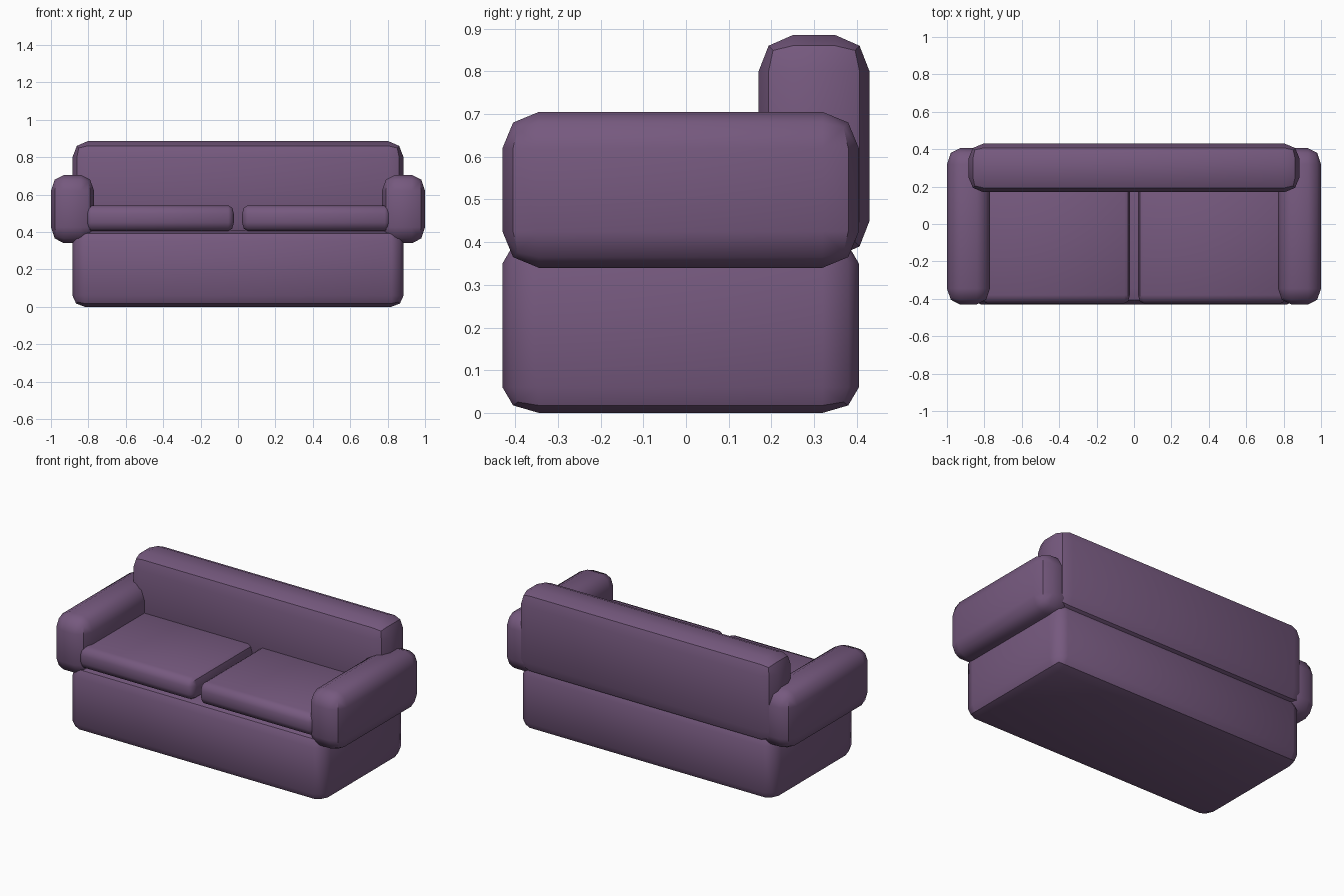
import bpy, bmesh, math
from mathutils import Vector

cube = bpy.data.objects.get("Cube")
if cube:
    bpy.data.objects.remove(cube, do_unlink=True)

# Purple upholstery
fabric = bpy.data.materials.new("purple_fabric")
fabric.use_nodes = True
colour = (0.18, 0.10, 0.21, 1)
fabric.diffuse_color = colour
fabric.node_tree.nodes["Principled BSDF"].inputs["Base Color"].default_value = colour


def padded_block(name, low, high, bevel, sharp_axes):
    """Box with two-step rounded edges; bevel may differ along x, y and z.
    Rounded edges running along sharp_axes keep a crease."""
    low, high, bevel = Vector(low), Vector(high), Vector(bevel)
    size, centre = high - low, (low + high) / 2
    bm = bmesh.new()
    bmesh.ops.create_cube(bm, size=1)
    # Bevel by one unit in stretched space, then scale to real size
    for v in bm.verts:
        v.co = [v.co[i] * size[i] / bevel[i] for i in range(3)]
    bmesh.ops.bevel(bm, geom=bm.edges[:], offset=1, segments=2,
                    profile=0.5, affect='EDGES')
    for v in bm.verts:
        v.co = [v.co[i] * bevel[i] + centre[i] for i in range(3)]
    bmesh.ops.recalc_face_normals(bm, faces=bm.faces[:])
    for face in bm.faces:
        face.smooth = True
    for edge in bm.edges:
        span = edge.verts[1].co - edge.verts[0].co
        axis = max(range(3), key=lambda i: abs(span[i]))
        if "xyz"[axis] in sharp_axes and edge.calc_face_angle(0) > math.radians(32):
            edge.smooth = False
    mesh = bpy.data.meshes.new(name)
    bm.to_mesh(mesh)
    bm.free()
    mesh.materials.append(fabric)
    obj = bpy.data.objects.new(name, mesh)
    bpy.context.collection.objects.link(obj)
    return obj


# Base and backrest
padded_block("base", (-0.885, -0.43, 0), (0.885, 0.405, 0.41), (0.065, 0.085, 0.06), "xy")
padded_block("backrest", (-0.885, 0.17, 0.365), (0.885, 0.43, 0.885), (0.08, 0.08, 0.085), "xyz")

# Arms and seat cushions, one per side
for side, s in (("left", 1), ("right", -1)):
    def mirrored(a, b):
        return min(a * s, b * s), max(a * s, b * s)

    x0, x1 = mirrored(0.77, 1.0)
    padded_block(side + "_arm", (x0, -0.43, 0.34), (x1, 0.405, 0.705), (0.07, 0.085, 0.085), "z")
    x0, x1 = mirrored(0.022, 0.815)
    padded_block(side + "_cushion", (x0, -0.425, 0.405), (x1, 0.27, 0.542), (0.03, 0.045, 0.045), "y")
